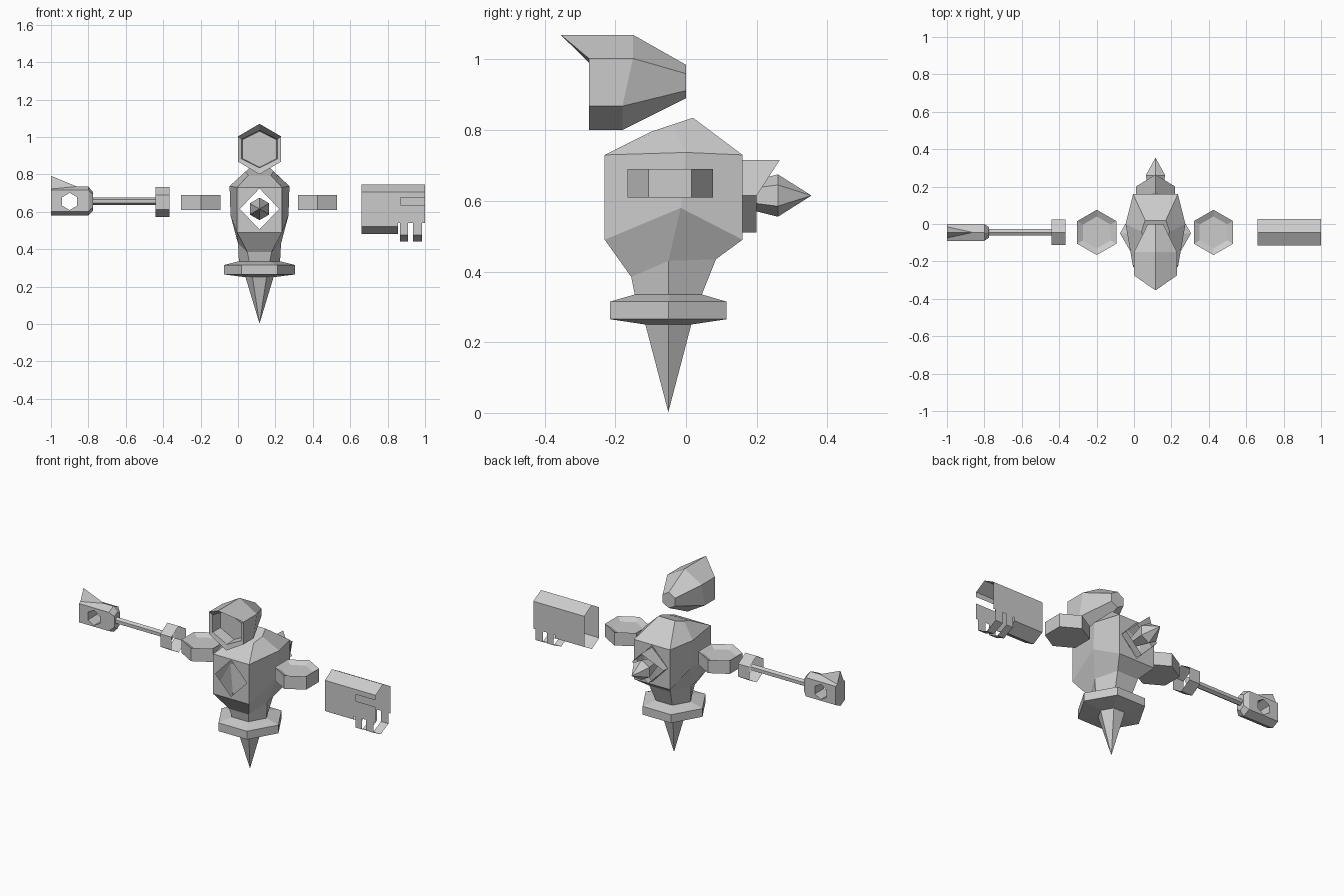
import bpy, bmesh, math
from mathutils import Vector

cube = bpy.data.objects.get("Cube")
if cube:
    bpy.data.objects.remove(cube, do_unlink=True)

grey = bpy.data.materials.new("plain grey")
grey.use_nodes = True
GREY = (0.6, 0.6, 0.6, 1)
grey.diffuse_color = GREY
grey.node_tree.nodes["Principled BSDF"].inputs["Base Color"].default_value = GREY

CX, CY = 0.115, -0.045      # body centre line, arm depth


def finish(name, bm):
    bmesh.ops.remove_doubles(bm, verts=bm.verts, dist=1e-5)
    bmesh.ops.recalc_face_normals(bm, faces=bm.faces)
    mesh = bpy.data.meshes.new(name)
    bm.to_mesh(mesh)
    bm.free()
    mesh.materials.append(grey)
    obj = bpy.data.objects.new(name, mesh)
    bpy.context.collection.objects.link(obj)
    return obj


def loft(name, rings, start=False, end=False, skip=lambda row, side: False, extra=()):
    """Join rings of equal length; a ring of one point is an apex."""
    bm = bmesh.new()
    rows = [[bm.verts.new(p) for p in r] for r in rings]
    for k, (a, b) in enumerate(zip(rows, rows[1:])):
        n = max(len(a), len(b))
        for i in range(n):
            if skip(k, i):
                continue
            j = (i + 1) % n
            if len(b) == 1:
                bm.faces.new((a[i], a[j], b[0]))
            elif len(a) == 1:
                bm.faces.new((a[0], b[j], b[i]))
            else:
                bm.faces.new((a[i], a[j], b[j], b[i]))
    if start:
        bm.faces.new(rows[0])
    if end:
        bm.faces.new(rows[-1])
    for poly in extra:
        bm.faces.new([bm.verts.new(p) for p in poly])
    return finish(name, bm)


def hexagon(c, r, axis, turn=0.0):
    """Regular hexagon around an axis; turn 0 puts a corner on the second axis."""
    pts = []
    for i in range(6):
        a = math.radians(60 * i + turn)
        u, v = r * math.cos(a), r * math.sin(a)
        off = {"x": (0, v, u), "y": (v, 0, u), "z": (u, v, 0)}[axis]
        pts.append(Vector(c) + Vector(off))
    return pts


def tall_hex(x, zt, zs, zb, zl, h, cy=CY):
    """Stretched hexagon in the y-z plane with ridges above and below."""
    return [(x, cy, zt), (x, cy + h, zs), (x, cy + h, zb),
            (x, cy, zl), (x, cy - h, zb), (x, cy - h, zs)]


# Torso: hollow shell with diamond windows in the front and back panels
def torso_ring(a, yf, zf, b, ym, zm, c, yb, zb):
    return [(CX - a, yf, zf), (CX + a, yf, zf), (CX + b, ym, zm),
            (CX + c, yb, zb), (CX - c, yb, zb), (CX - b, ym, zm)]


torso = [
    torso_ring(.055, -.145, .335, .11, -.05, .335, .055, .045, .335),
    torso_ring(.065, -.155, .385, .115, -.05, .43, .07, .085, .435),
    torso_ring(.12, -.23, .49, .155, -.015, .58, .12, .16, .49),
    torso_ring(.12, -.23, .73, .16, 0, .737, .12, .16, .73),
    torso_ring(.06, -.10, .795, .075, -.04, .815, .055, .02, .835),
]
panels = []
for y in (-.23, .16):
    corner = [(CX + sx * .12, y, z) for sx, z in ((-1, .49), (1, .49), (1, .73), (-1, .73))]
    diamond = [(CX, y, .505), (CX + .105, y, .615), (CX, y, .725), (CX - .105, y, .615)]
    for i in range(4):
        panels.append((corner[i], corner[(i + 1) % 4], diamond[i]))
        panels.append((corner[i], diamond[i], diamond[i - 1]))
loft("torso", torso, end=True, skip=lambda row, side: row == 2 and side in (0, 3), extra=panels)

# Waist disc and bottom spike
waist = [hexagon((CX, -.05, z), r, "z") for z, r in
         ((.335, .11), (.315, .19), (.265, .19), (.25, .075))]
loft("waist_and_spike", waist + [[(CX, -.05, .002)]])


# Rear nozzle with a peaked upper lip, and the pointed bolt floating in it
def nozzle(y_top, y):
    return [(CX, y, .51), (CX + .105, y, .615), (CX, y_top, .715), (CX - .105, y, .615)]


loft("rear_nozzle", [nozzle(.16, .16), nozzle(.265, .2)])
loft("rear_bolt", [[(CX, .02, .615)], hexagon((CX, .26, .615), .06, "y"), [(CX, .355, .615)]])


# Helmet: hexagonal hood with a peaked brow and a recessed face
def hood(y_top, y_up, y_low, zt, zu, zl, zb, w):
    return [(CX, y_top, zt), (CX + w, y_up, zu), (CX + w, y_low, zl),
            (CX, y_low, zb), (CX - w, y_low, zl), (CX - w, y_up, zu)]


loft("helmet", [
    hood(-.20, -.20, -.20, 1.03, .985, .885, .838, .092),
    hood(-.27, -.27, -.27, 1.035, .987, .883, .835, .095),
    hood(-.355, -.275, -.275, 1.07, 1.003, .868, .80, .115),
    hood(-.15, -.15, -.18, 1.07, 1.003, .868, .80, .115),
    hood(0, 0, 0, .985, .96, .912, .89, .041),
], start=True, end=True)

# Shoulders: hexagonal blocks with a shallow dished top
for side, name in ((-1, "right_shoulder"), (1, "left_shoulder")):
    x = CX - .002 + side * .312
    loft(name, [hexagon((x, CY, z), r, "z", 30) for z, r in
                ((.61, .121), (.69, .121), (.672, .085))], start=True, end=True)

# Left hand: open-ended gauntlet with a slot and two finger sleeves
F, B = CY - .07, CY + .073
strips = [
    (.66, 1, [(F, .675), (F, .705), (CY, .745), (B, .705), (B, .54)]),
    (.66, .87, [(F, .635), (F, .675)]),
    (.66, 1, [(F, .54), (F, .635)]),
]
for x0, x1, side_z, low_z in ((.66, .855, .52, .48), (.865, .91, .475, .44), (.935, .985, .475, .44)):
    strips.append((x0, x1, [(F, .54), (F, side_z), (CY, low_z), (B, side_z), (B, .54)]))
bm = bmesh.new()
for x0, x1, prof in strips:
    for (ya, za), (yb, zb) in zip(prof, prof[1:]):
        bm.faces.new([bm.verts.new(p) for p in
                      ((x0, ya, za), (x1, ya, za), (x1, yb, zb), (x0, yb, zb))])
finish("left_hand", bm)

# Right arm: open cuff, thin rod and a hammer-like head with a hole
loft("right_cuff", [tall_hex(x, .732, .69, .613, .572, .068) for x in (-.44, -.365)])
loft("right_rod", [hexagon((x, CY, .656), .02, "x") for x in (-.79, -.41)], start=True, end=True)
head = loft("right_tool_head", [
    tall_hex(-1, .735, .715, .602, .58, .045),
    tall_hex(-.8, .735, .715, .602, .58, .045),
    tall_hex(-.775, .705, .69, .625, .605, .028),
], start=True, end=True)
cutter = loft("hole_cutter", [hexagon((-.9, y, .655), .046, "y") for y in (-.2, .1)],
              start=True, end=True)
cutter.hide_render = True
cutter.hide_viewport = True
hole = head.modifiers.new("hole", "BOOLEAN")
hole.operation = "DIFFERENCE"
hole.solver = "EXACT"
hole.object = cutter

# Fin on top of the tool head
loft("right_tool_fin", [[(-1, CY - .03, .722), (-1, CY + .03, .722), (-1, CY, .792)],
                        [(-.86, CY, .734)]], start=True)
